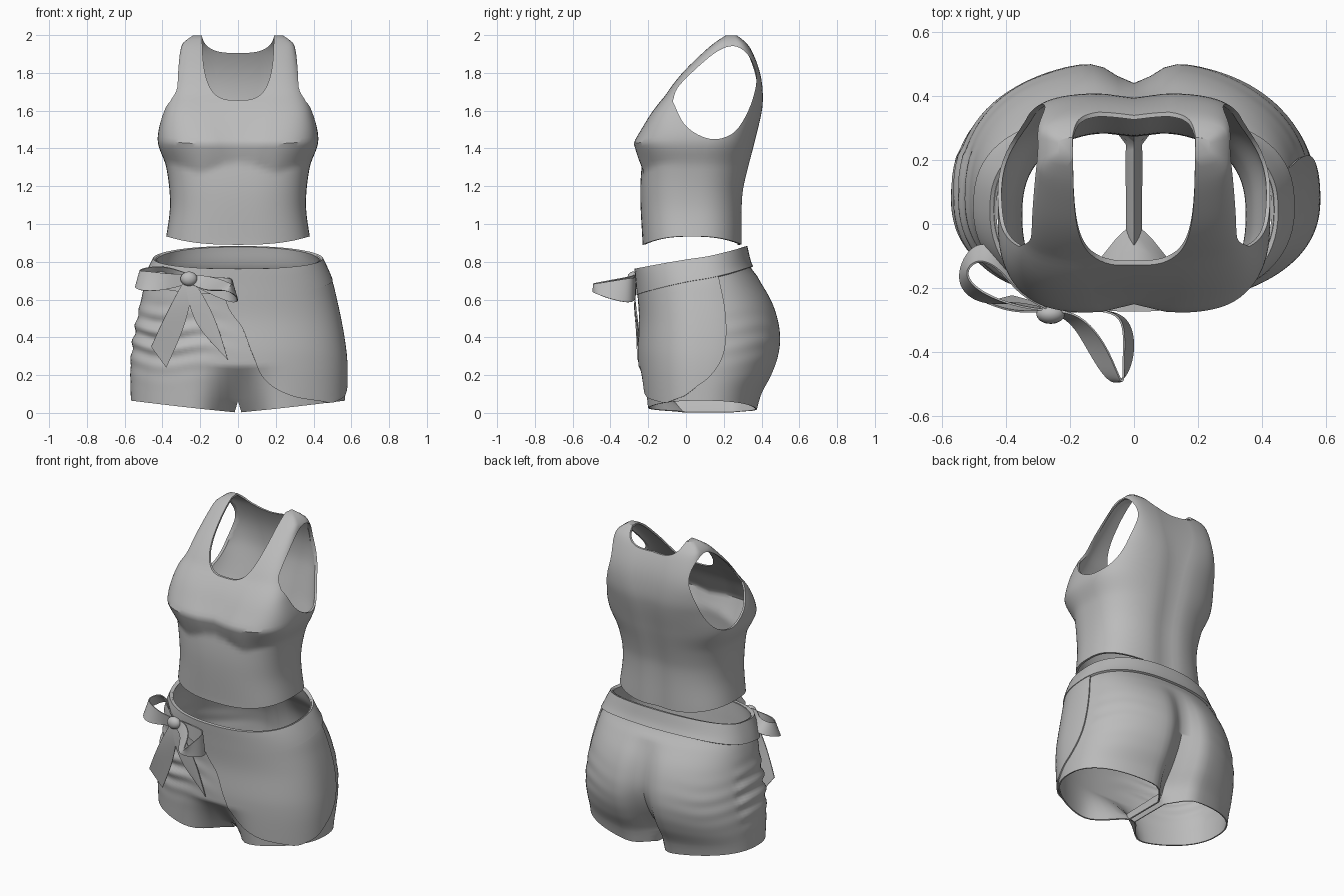
import bpy, bmesh
from math import sin, cos, pi, exp, copysign, hypot
from mathutils import Vector

old = bpy.data.objects.get("Cube")
if old:
    bpy.data.objects.remove(old)

cloth = bpy.data.materials.new("grey cloth")
cloth.use_nodes = True
GREY = (0.5, 0.5, 0.5, 1)
cloth.diffuse_color = GREY
cloth.node_tree.nodes["Principled BSDF"].inputs["Base Color"].default_value = GREY


# ---------- helpers ----------
def prof(t, pts):
    """Smooth curve through (position, value) pairs."""
    if t <= pts[0][0]:
        return pts[0][1]
    for i in range(len(pts) - 1):
        (a, p), (b, q) = pts[i], pts[i + 1]
        if t <= b:
            def slope(k):
                lo, hi = pts[max(k - 1, 0)], pts[min(k + 1, len(pts) - 1)]
                return (hi[1] - lo[1]) / (hi[0] - lo[0]) * (b - a)
            u = (t - a) / (b - a)
            v = 1 - u
            return (v * v * (1 + 2 * u) * p + u * v * v * slope(i)
                    + u * u * (3 - 2 * u) * q - u * u * v * slope(i + 1))
    return pts[-1][1]


def oval(a, w, front, back, cy, n):
    """Squarish oval; angle 0 is the front, pi/2 the model's left."""
    x = w * copysign(abs(sin(a)) ** (2 / n), sin(a))
    c = abs(cos(a)) ** (2 / n)
    return x, cy + (front - cy) * c if cos(a) > 0 else cy + (back - cy) * c


def sheet(bm, rows, closed=False):
    vs = [[bm.verts.new(p) for p in r] for r in rows]
    n = len(vs[0])
    for r, s in zip(vs, vs[1:]):
        for j in range(n if closed else n - 1):
            k = (j + 1) % n
            bm.faces.new((r[j], r[k], s[k], s[j]))
    return vs


def modify(ob, kind, **settings):
    m = ob.modifiers.new(kind.title(), kind)
    for key, val in settings.items():
        setattr(m, key, val)
    bpy.context.view_layer.objects.active = ob
    bpy.ops.object.modifier_apply(modifier=m.name)


def finish(bm, name, merge=0.0):
    if merge:
        bmesh.ops.remove_doubles(bm, verts=bm.verts, dist=merge)
    bmesh.ops.recalc_face_normals(bm, faces=bm.faces)
    me = bpy.data.meshes.new(name)
    bm.to_mesh(me)
    bm.free()
    me.materials.append(cloth)
    ob = bpy.data.objects.new(name, me)
    bpy.context.collection.objects.link(ob)
    return ob


def smooth(ob, angle=0.6):
    bpy.ops.object.select_all(action='DESELECT')
    ob.select_set(True)
    bpy.context.view_layer.objects.active = ob
    bpy.ops.object.shade_smooth_by_angle(angle=angle)


def cut(ob, outline, place, lo, hi):
    """Cut a prism with the given outline through an object."""
    bm = bmesh.new()
    ends = sheet(bm, [[place(p, q, d) for p, q in outline] for d in (lo, hi)], True)
    for e in ends:
        bm.faces.new(e)
    cutter = finish(bm, "cutter")
    cutter.hide_render = True
    modify(ob, 'BOOLEAN', operation='DIFFERENCE', object=cutter,
           solver='EXACT', use_self=True)
    bpy.data.objects.remove(cutter)


# ---------- tank top ----------
T_WIDTH = [(.9, .385), (1.1, .36), (1.3, .38), (1.44, .425), (1.6, .395), (1.7, .36),
           (1.8, .332), (1.92, .305), (1.96, .29), (2, .235)]
T_FRONT = [(.9, -.23), (1.15, -.242), (1.3, -.235), (1.42, -.215), (1.5, -.19), (1.6, -.153),
           (1.7, -.097), (1.8, -.02), (1.9, .08), (1.96, .15), (2, .21)]
T_BACK = [(.9, .30), (1.1, .302), (1.2, .312), (1.42, .365), (1.6, .405), (1.7, .408),
          (1.8, .393), (1.9, .357), (1.96, .32), (2, .27)]
SQUARE_FRONT = [(.9, 2.6), (1.25, 2.8), (1.43, 3.5), (1.6, 5), (1.8, 5.5), (2, 5)]
SQUARE_BACK = [(.9, 2.5), (1.43, 2.5), (1.6, 3), (1.8, 4.8), (2, 5)]


def torso_point(a, t):
    hem = .89 + .045 * sin(a) ** 2
    z = hem + (1.998 - hem) * t
    f, b = prof(z, T_FRONT), prof(z, T_BACK)
    square = prof(z, SQUARE_FRONT if cos(a) > 0 else SQUARE_BACK)
    x, y = oval(a, prof(z, T_WIDTH), f, b, (f + b) / 2, square)
    if cos(a) > 0:      # bust, peaked with a V-shaped lower edge on each side
        off = abs(abs(x) - .2)
        h = .16 - .35 * off if z < 1.43 else .25
        across = max(0, 1 - (off / .24) ** 2.4) ** .55
        y -= .068 * across * max(0, 1 - abs(z - 1.43) / h)
    elif z < 1.95:      # spine hollow
        y -= .016 * exp(-(x / .07) ** 2)
    return x, y, z


bm = bmesh.new()
rings = sheet(bm, [[torso_point(2 * pi * j / 80, i / 54) for j in range(80)]
                   for i in range(55)], True)
bm.faces.new(rings[-1])
top = finish(bm, "tank_top")
modify(top, 'SOLIDIFY', thickness=.012, offset=-1)

# neckline: deep at the front, shallow at the back
for depth, half, n, lo, hi in ((.395, .19, 3.2, -1, .25), (.145, .195, 3, .24, 1)):
    neck = []
    for i in range(33):
        a = pi * i / 32
        neck.append((half * copysign(abs(cos(a)) ** (2 / n), cos(a)),
                     2.05 - depth * sin(a) ** (2 / n)))
    cut(top, neck + [(-half, 2.2), (half, 2.2)], lambda p, q, d: (p, d, q), lo, hi)

# armholes
ARM = [(-.07, 1.65), (-.01, 1.53), (.08, 1.465), (.17, 1.45), (.26, 1.49), (.33, 1.6),
       (.37, 1.73), (.365, 1.82), (.32, 1.905), (.25, 1.942), (.16, 1.91), (.04, 1.81), (-.045, 1.72)]
loop = [(i, p) for i, p in enumerate(ARM + ARM[:1])]
arm = [tuple(prof(i / 4, [(k, p[c]) for k, p in loop]) for c in (0, 1))
       for i in range(4 * len(ARM))]
for side in (-1, 1):
    cut(top, arm, lambda p, q, d: (side * d, p, q), .255, .8)
smooth(top)

# ---------- shorts ----------
S_WIDTH = [(0, .565), (.2, .57), (.3, .566), (.4, .553), (.5, .535), (.6, .513), (.7, .488),
           (.8, .445), (.88, .40)]
S_FRONT = [(0, -.225), (.3, -.245), (.5, -.238), (.65, -.248), (.76, -.258)]
S_BACK = [(0, .38), (.1, .41), (.2, .463), (.3, .499), (.4, .51), (.5, .495), (.6, .458),
          (.7, .395), (.78, .338), (.88, .31)]
CLEFT = [(0, .13), (.1, .14), (.25, .11), (.4, .075), (.6, .04), (.72, 0)]
CROTCH = .08


def shorts_point(a, t, off=0.0, folds=True):
    hem = .003 + .062 * abs(sin(a))
    z = hem + (.82 - .06 * cos(a) - hem) * t
    x, y = oval(a, prof(z, S_WIDTH) + off, prof(z, S_FRONT) - off,
                prof(z, S_BACK) + off, .08, 2.3)
    if cos(a) > 0:
        y += .21 * exp(-(x / .13) ** 2) * max(0, 1 - z / .25)
    else:
        y -= exp(-(x / .08) ** 2) * prof(z, CLEFT)
    if folds:           # gathered cloth on the right front, fainter round the back
        right = exp(-((x + .38) / .2) ** 2) * (cos(a) > -.3)
        band = exp(-((z - .4) / .13) ** 2)
        amount = .016 * right + .002 * (cos(a) < -.1) * min(1, abs(x) / .4) ** 2
        r = hypot(x, y - .08) or 1
        k = amount * band * sin(66 * z + 9 * x + 2 * sin(11 * x)) / r
        x, y = x * (1 + k), y + (y - .08) * k
    return x, y, z


bm = bmesh.new()
levels = [0, .04] + [CROTCH + (1 - CROTCH) * i / 50 for i in range(51)]
for side in (-1, 1):
    outer = []
    for t in levels:
        gap = .018 * max(0, 1 - t / CROTCH)
        row = [shorts_point(side * pi * j / 48, t) for j in range(49)]
        outer.append([(side * max(abs(x), gap), y, z) for x, y, z in row])
    sheet(bm, outer)
    # inner thigh, running from front to back below the crotch
    sheet(bm, [[Vector(r[0]).lerp(Vector(r[-1]), k / 12) for k in range(13)]
               for r in outer[:3]])
shorts = finish(bm, "shorts", .0008)
modify(shorts, 'SOLIDIFY', thickness=.008, offset=-1)
smooth(shorts, .9)

# rounded wrap panel over the left leg
EDGE_IN = [(0, .95), (.07, .5), (.2, .22), (.4, .1), (.6, .02), (.75, -.08), (.9, -.12)]
EDGE_OUT = [(0, 1.05), (.04, 1.36), (.2, 1.7), (.4, 1.82), (.9, 1.82)]
bm = bmesh.new()
rows = []
for i in range(41):
    t = .9 * (i / 40) ** 1.4
    a, b = prof(t, EDGE_IN), prof(t, EDGE_OUT)
    rows.append([shorts_point(a + (b - a) * j / 30, t, .007, False) for j in range(31)])
sheet(bm, rows)
panel = finish(bm, "wrap_panel")
modify(panel, 'SOLIDIFY', thickness=.008, offset=0)
smooth(panel)

# waistband, deeper at the front
bm = bmesh.new()
rows = []
for i in range(7):
    row = []
    for j in range(80):
        a = 2 * pi * j / 80
        low = .85 - .03 * cos(a)
        row.append(shorts_point(a, low + (1.004 - low) * i / 6, .015, False))
    rows.append(row)
sheet(bm, rows, True)
band = finish(bm, "waistband")
modify(band, 'SOLIDIFY', thickness=.02, offset=-1)
smooth(band)


# ---------- bow ----------
def ribbon(name, path):
    """Strip along centre points, each paired with its half-width vector."""
    bm = bmesh.new()
    sheet(bm, [[Vector(p) + Vector(w) * s for s in (-1, 0, 1)] for p, w in path])
    ob = finish(bm, name)
    modify(ob, 'SUBSURF', levels=3, boundary_smooth='PRESERVE_CORNERS')
    modify(ob, 'SOLIDIFY', thickness=.006, offset=0)
    smooth(ob)


KNOT = (-.26, -.27, .71)
ribbon("bow_loop_right", [
    (KNOT, (0, 0, .025)), ((-.36, -.25, .695), (0, -.01, .04)),
    ((-.48, -.235, .695), (0, .02, .055)), ((-.55, -.17, .705), (.015, .015, .045)),
    ((-.5, -.08, .735), (.01, -.025, .035)), ((-.42, -.1, .75), (0, -.035, .025)),
    ((-.36, -.2, .745), (0, -.02, .025)), (KNOT, (0, 0, .025))])
ribbon("bow_loop_left", [
    (KNOT, (0, 0, .025)), ((-.18, -.29, .69), (.01, .015, .035)),
    ((-.11, -.39, .675), (.03, .01, .03)), ((-.045, -.53, .665), (.015, 0, .012)),
    ((-.015, -.43, .65), (-.02, 0, .04)), ((-.015, -.29, .645), (-.01, 0, .07)),
    ((-.1, -.265, .66), (0, 0, .055)), (KNOT, (0, 0, .025))])
ribbon("bow_tail_right", [
    (KNOT, (.02, 0, 0)), ((-.285, -.275, .62), (.04, 0, -.01)),
    ((-.34, -.26, .47), (.055, .01, -.025)), ((-.42, -.235, .295), (.04, .01, -.055))])
ribbon("bow_tail_left", [
    (KNOT, (.02, 0, 0)), ((-.23, -.275, .62), (.04, 0, .01)),
    ((-.17, -.265, .48), (.055, 0, .015)), ((-.095, -.255, .325), (.042, 0, -.045))])

bm = bmesh.new()
bmesh.ops.create_uvsphere(bm, u_segments=16, v_segments=10, radius=.045)
for v in bm.verts:
    v.co = Vector((v.co.x, v.co.y * .7, v.co.z * .85)) + Vector((-.26, -.28, .71))
smooth(finish(bm, "bow_knot"))
